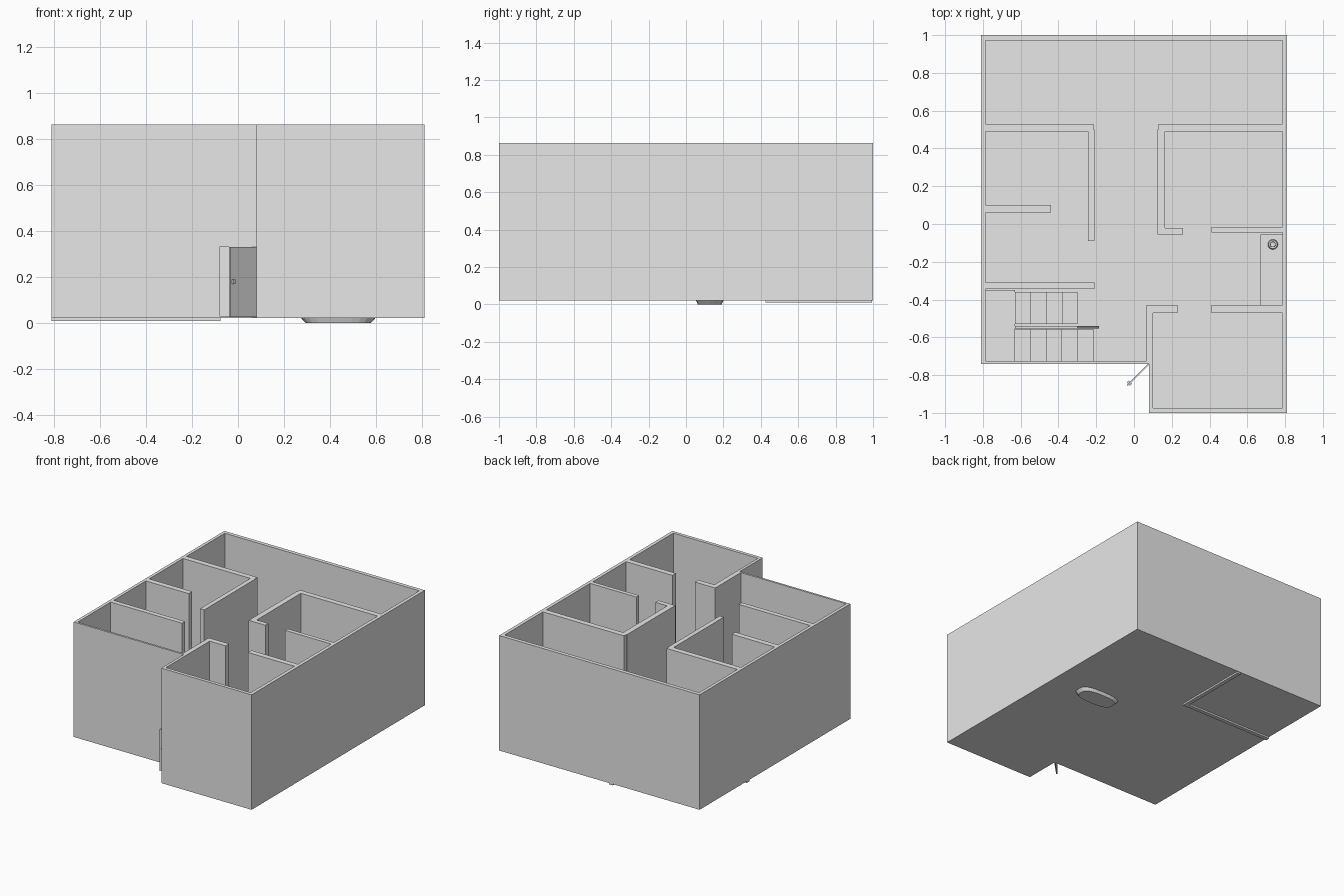
import bpy, bmesh, math
from mathutils import Matrix, Vector

cube = bpy.data.objects.get("Cube")
if cube:
    bpy.data.objects.remove(cube, do_unlink=True)

# One plain grey for everything
grey = bpy.data.materials.new("plain_grey")
grey.use_nodes = True
grey.diffuse_color = (0.8, 0.8, 0.8, 1)
grey.node_tree.nodes["Principled BSDF"].inputs["Base Color"].default_value = (0.8, 0.8, 0.8, 1)

BASE, TOP, FLOOR = 0.022, 0.862, 0.03


def finish(name, bm):
    bmesh.ops.recalc_face_normals(bm, faces=bm.faces)
    mesh = bpy.data.meshes.new(name)
    bm.to_mesh(mesh)
    bm.free()
    mesh.materials.append(grey)
    obj = bpy.data.objects.new(name, mesh)
    bpy.context.collection.objects.link(obj)
    return obj


def box(name, x0, x1, y0, y1, z0=FLOOR, z1=TOP):
    bm = bmesh.new()
    size = Vector((x1 - x0, y1 - y0, z1 - z0))
    mid = Vector((x0 + x1, y0 + y1, z0 + z1)) / 2
    bmesh.ops.create_cube(bm, size=1, matrix=Matrix.Translation(mid) @ Matrix.Diagonal(size.to_4d()))
    return finish(name, bm)


def extrude(name, points, direction):
    """Solid swept from a flat outline along a direction."""
    bm = bmesh.new()
    face = bm.faces.new([bm.verts.new(p) for p in points])
    new = bmesh.ops.extrude_face_region(bm, geom=[face])["geom"]
    bmesh.ops.translate(bm, vec=direction, verts=[v for v in new if isinstance(v, bmesh.types.BMVert)])
    return finish(name, bm)


# Footprint: floor slab and outer wall ring
outer = [(-.81, -.74), (.08, -.74), (.08, -1), (.81, -1), (.81, 1), (-.81, 1)]
inner = [(-.787, -.725), (.1, -.725), (.1, -.975), (.785, -.975), (.785, .972), (-.787, .972)]
extrude("floor", [(x, y, BASE) for x, y in outer], (0, 0, FLOOR - BASE))

bm = bmesh.new()
rings = [[bm.verts.new((x, y, z)) for x, y in ring]
         for ring, z in ((outer, BASE), (outer, TOP), (inner, TOP), (inner, BASE))]
for a, b in zip(rings, rings[1:] + rings[:1]):
    for i in range(len(a)):
        j = (i + 1) % len(a)
        bm.faces.new((a[i], a[j], b[j], b[i]))
walls = finish("outer_walls", bm)

# Doorway cut through the front wall
cutter = box("doorway_cutter", -.08, .062, -.78, -.70, FLOOR, .33)
cutter.hide_render = True
cut = walls.modifiers.new("doorway", "BOOLEAN")
cut.operation, cut.object, cut.solver = "DIFFERENCE", cutter, "EXACT"
bpy.context.view_layer.objects.active = walls
bpy.ops.object.modifier_apply(modifier=cut.name)
bpy.data.objects.remove(cutter, do_unlink=True)

# Open door leaf, hinged at the inner corner, with its handle
door = box("front_door", -.16, 0, -.004, .004, .027, .33)
handle = box("door_handle", -.15, -.135, -.012, .012, .17, .19)
for part in (door, handle):
    part.location = (.077, -.742, 0)
    part.rotation_euler.z = math.radians(45)

# Partition walls
partitions = {
    "back_left_room_wall": (-.79, -.215, .49, .53),
    "back_right_room_wall": (.13, .785, .49, .53),
    "hall_left_wall": (-.243, -.21, -.09, .5),
    "hall_right_wall": (.125, .165, -.02, .5),
    "hall_right_return": (.125, .26, -.055, -.02),
    "side_room_divider": (-.79, -.44, .06, .1),
    "stair_back_wall": (-.79, -.21, -.345, -.31),
    "kitchen_back_wall": (.41, .787, -.045, -.015),
    "kitchen_front_wall": (.41, .787, -.47, -.43),
    "entry_wall": (.065, .1, -.73, -.43),
    "entry_return": (.09, .23, -.47, -.43),
}
for name, span in partitions.items():
    box(name, *span)

# Two flights of stairs around a half landing
RUN, RISE, START, LANDING = .083, .045, -.215, .30
box("stair_landing", -.787, START - 5 * RUN, -.725, -.35, FLOOR, LANDING)


def flight(name, y0, y1, x, z, step, count):
    outline = [(x, z)]
    for _ in range(count):
        z += RISE
        outline.append((x, z))
        x += step
        outline.append((x, z))
    back = outline[-1][0]
    outline.append((back, FLOOR))
    if outline[0][1] > FLOOR:
        outline.append((outline[0][0], FLOOR))
    extrude(name, [(px, y0, pz) for px, pz in outline], (0, y1 - y0, 0))


flight("lower_flight", -.725, -.555, START, FLOOR, -RUN, 5)
flight("upper_flight", -.53, -.36, START - 5 * RUN, LANDING, RUN, 4)

# Stair railing
extrude("stair_railing", [(-.63, -.552, FLOOR), (-.185, -.552, FLOOR), (-.185, -.552, .2),
                          (-.3, -.552, .62), (-.63, -.552, .45)], (0, .012, 0))

# Kitchen counter with round tap fitting
box("kitchen_counter", .67, .785, -.43, -.055, FLOOR, .18)
bm = bmesh.new()
for radius, depth in ((.027, .02), (.016, .05)):
    bmesh.ops.create_cone(bm, cap_ends=True, segments=16, radius1=radius, radius2=radius * .85,
                          depth=depth, matrix=Matrix.Translation((.735, -.108, .18 + depth / 2)))
finish("counter_fitting", bm)

# Shallow tub showing beneath the floor
bm = bmesh.new()
bmesh.ops.create_cone(bm, cap_ends=True, segments=24, radius1=.8, radius2=1, depth=1)
for v in bm.verts:
    # flatten the circle into a rounded oblong
    x, y = v.co.x, v.co.y
    v.co.x = .435 + math.copysign(abs(x) ** .7, x) * .165
    v.co.y = .127 + math.copysign(abs(y) ** .7, y) * .075
    v.co.z = 0 if v.co.z < 0 else BASE + .004
finish("tub_underside", bm)

# Beams beneath the back left room
box("beam_across", -.81, -.075, .425, .455, .01, BASE + .004)
box("beam_along", -.105, -.075, .425, .995, .01, BASE + .004)
